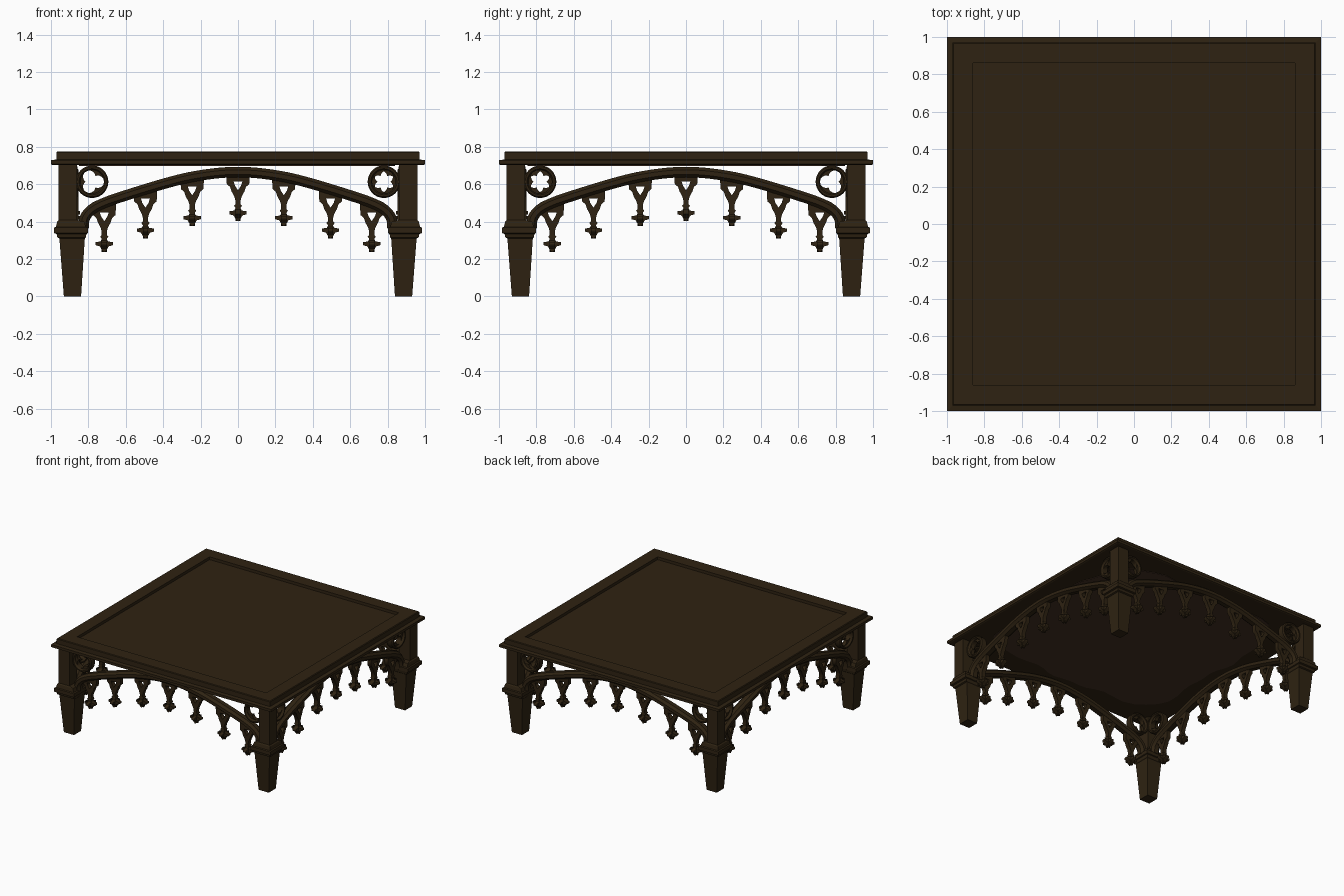
import bpy, bmesh, math
from mathutils import Matrix, Vector

if "Cube" in bpy.data.objects:
    bpy.data.objects.remove(bpy.data.objects["Cube"])


def material(name, rgb):
    m = bpy.data.materials.new(name)
    m.diffuse_color = (*rgb, 1)
    m.use_nodes = True
    m.node_tree.nodes["Principled BSDF"].inputs["Base Color"].default_value = m.diffuse_color
    return m


WOOD = material("dark wood", (0.028, 0.0165, 0.006))
BROWN = material("reddish brown", (0.055, 0.029, 0.017))


def mesh_from_bm(name, bm, mat=WOOD, smooth=False):
    bmesh.ops.recalc_face_normals(bm, faces=bm.faces[:])
    me = bpy.data.meshes.new(name)
    bm.to_mesh(me)
    bm.free()
    me.materials.append(mat)
    if smooth:
        me.shade_smooth()
        me.set_sharp_from_angle(angle=math.radians(30))
    return me


def place(name, me, matrix=Matrix()):
    ob = bpy.data.objects.new(name, me)
    ob.matrix_world = matrix
    bpy.context.collection.objects.link(ob)
    return ob


def loft(bm, rings, cap=True, closed=False):
    """Skin a list of equally long vertex rings; returns the side faces."""
    vs = [[bm.verts.new(p) for p in r] for r in rings]
    n, sides = len(vs[0]), []
    pairs = list(zip(vs, vs[1:])) + ([(vs[-1], vs[0])] if closed else [])
    for a, b in pairs:
        sides.append([bm.faces.new((a[i], a[(i + 1) % n], b[(i + 1) % n], b[i])) for i in range(n)])
    if cap:
        bm.faces.new(vs[0])
        bm.faces.new(vs[-1])
    return sides


def square(h, z, c=0.0):
    return [(c - h, c - h, z), (c + h, c - h, z), (c + h, c + h, z), (c - h, c + h, z)]


def plate(name, outlines, half_depth, smooth=False):
    """Upright plate (x, z outline, holes allowed) facing -y."""
    cu = bpy.data.curves.new(name, 'CURVE')
    cu.dimensions, cu.fill_mode, cu.extrude = '2D', 'BOTH', half_depth
    for pts in outlines:
        sp = cu.splines.new('POLY')
        sp.points.add(len(pts) - 1)
        for p, q in zip(sp.points, pts):
            p.co = (q[0], q[1], 0, 1)
        sp.use_cyclic_u = True
    ob = place(name, cu)
    dg = bpy.context.evaluated_depsgraph_get()
    tmp = bpy.data.meshes.new_from_object(ob.evaluated_get(dg))
    bpy.data.objects.remove(ob)
    bm = bmesh.new()
    bm.from_mesh(tmp)
    bmesh.ops.remove_doubles(bm, verts=bm.verts[:], dist=1e-5)
    bm.transform(Matrix.Rotation(math.pi / 2, 4, 'X'))
    return mesh_from_bm(name, bm, smooth=smooth)


# Table top: stepped edge, raised rim and recessed panel
bm = bmesh.new()
loft(bm, [square(h, z) for h, z in
          [(0.99, 0.702), (1.0, 0.707), (1.0, 0.728), (0.97, 0.732),
           (0.97, 0.77), (0.965, 0.775), (0.86, 0.775), (0.86, 0.752)]])
place("table_top", mesh_from_bm("table_top", bm))

# Ragged brown patch on the underside
bm = bmesh.new()
ring = []
for i in range(72):
    a = 2 * math.pi * i / 72
    r = 0.82 / (abs(math.cos(a)) ** 6 + abs(math.sin(a)) ** 6) ** (1 / 6)
    r *= 1 + 0.025 * math.sin(7 * a) + 0.015 * math.sin(17 * a + 1)
    ring.append((r * math.cos(a), r * math.sin(a)))
loft(bm, [[(x, y, z) for x, y in ring] for z in (0.698, 0.703)])
place("underside_patch", mesh_from_bm("underside_patch", bm, BROWN))

# Legs: tapered foot, collar and square post with sunk panels
bm = bmesh.new()
sections = [(.885, .046, 0), (.887, .068, .31), (.89, .076, .315), (.89, .08, .334),
            (.893, .09, .338), (.893, .09, .368), (.893, .08, .372), (.895, .072, .40),
            (.91, .049, .408), (.91, .049, .705)]
sides = loft(bm, [square(h, z, c) for c, h, z in sections])
bmesh.ops.inset_individual(bm, faces=sides[0] + sides[-1], thickness=0.014, depth=-0.005)
leg = mesh_from_bm("leg", bm)

# Arch: chamfered bar swept along a smoothed path
half = [(0, .665), (.1, .66), (.2, .647), (.29, .63), (.4, .601), (.53, .562), (.63, .53),
        (.71, .502), (.77, .473), (.805, .442), (.822, .41), (.826, .365)]
ctrl = [Vector((-x, z)) for x, z in half[:0:-1]] + [Vector(p) for p in half]
path = []
for i in range(len(ctrl) - 1):
    p0, p1 = ctrl[max(i - 1, 0)], ctrl[i]
    p2, p3 = ctrl[i + 1], ctrl[min(i + 2, len(ctrl) - 1)]
    for t in (0, 1 / 3, 2 / 3):
        path.append(0.5 * (2 * p1 + (p2 - p0) * t + (2 * p0 - 5 * p1 + 4 * p2 - p3) * t * t
                           + (3 * p1 - p0 - 3 * p2 + p3) * t ** 3))
path.append(ctrl[-1])
profile = [(.028, .018), (.012, .038), (-.012, .038), (-.028, .018),
           (-.028, -.018), (-.012, -.038), (.012, -.038), (.028, -.018)]
rings = []
for i, p in enumerate(path):
    t = (path[min(i + 1, len(path) - 1)] - path[max(i - 1, 0)]).normalized()
    n = Vector((-t.y, t.x))
    rings.append([(p.x + n.x * a, d, p.y + n.y * a) for a, d in profile])
bm = bmesh.new()
loft(bm, rings)
arch = mesh_from_bm("arch", bm, smooth=True)


def arch_z(x):
    x = abs(x)
    for (x0, z0), (x1, z1) in zip(half, half[1:]):
        if x <= x1:
            return z0 + (z1 - z0) * (x - x0) / (x1 - x0)


# Roundel: moulded ring round a pierced trefoil
bm = bmesh.new()
sect = [(.087, -.022), (.08, -.032), (.07, -.032), (.063, -.02),
        (.063, .02), (.07, .032), (.08, .032), (.087, .022)]
loft(bm, [[(r * math.cos(a), y, r * math.sin(a)) for r, y in sect]
          for a in [2 * math.pi * i / 32 for i in range(32)]], cap=False, closed=True)
roundel_ring = mesh_from_bm("roundel_ring", bm, smooth=True)
circle, trefoil = [], []
for i in range(48):
    a = 2 * math.pi * i / 48
    f = (a + math.pi / 3) % (2 * math.pi / 3) - math.pi / 3
    r = .031 * math.cos(f) + math.sqrt(.033 ** 2 - (.031 * math.sin(f)) ** 2)
    circle.append((.07 * math.cos(a), .07 * math.sin(a)))
    trefoil.append((r * math.cos(a), r * math.sin(a)))
trefoil_mesh = plate("roundel_trefoil", [circle, trefoil], 0.014, smooth=True)

# Pendant: pierced bracket plus a leafy finial with a crossing plate
bracket = [(.064, .035), (.06, -.035), (.042, -.05), (.034, -.075), (.02, -.1), (.013, -.125)]
finial = [(.012, -.14), (.022, -.15), (.013, -.163), (.02, -.176), (.046, -.18),
          (.046, -.196), (.024, -.202), (.014, -.22), (.003, -.232)]


def both(pts):
    return pts + [(-x, z) for x, z in reversed(pts)]


hole = [(-.024, -.02), (.024, -.02), (.017, -.042), (0, -.068), (-.017, -.042)]
pendant = plate("pendant", [both(bracket + finial), hole], 0.017)
cross = plate("pendant_cross", [both([(.014, -.09), (.013, -.125)] + finial)], 0.014)

# Assemble the four sides
names = ["front", "right", "back", "left"]
turns = [(0, 180), (0, 180), (180, 180), (0, 0)]
for k, side in enumerate(names):
    spin = Matrix.Rotation(k * math.pi / 2, 4, 'Z')
    base = spin @ Matrix.Translation((0, -0.89, 0))
    place(side + "_leg", leg, spin)
    place(side + "_arch", arch, base)
    for s, turn in zip((-1, 1), turns[k]):
        m = base @ Matrix.Translation((s * 0.78, 0, 0.613))
        place(side + "_roundel_ring", roundel_ring, m)
        place(side + "_roundel_trefoil", trefoil_mesh,
              m @ Matrix.Rotation(math.radians(turn), 4, 'Y'))
    for x in (-.715, -.495, -.245, 0, .245, .495, .715):
        m = base @ Matrix.Translation((x, 0, arch_z(x) - 0.03))
        place(side + "_pendant", pendant, m)
        place(side + "_pendant_cross", cross, m @ Matrix.Rotation(math.pi / 2, 4, 'Z'))
